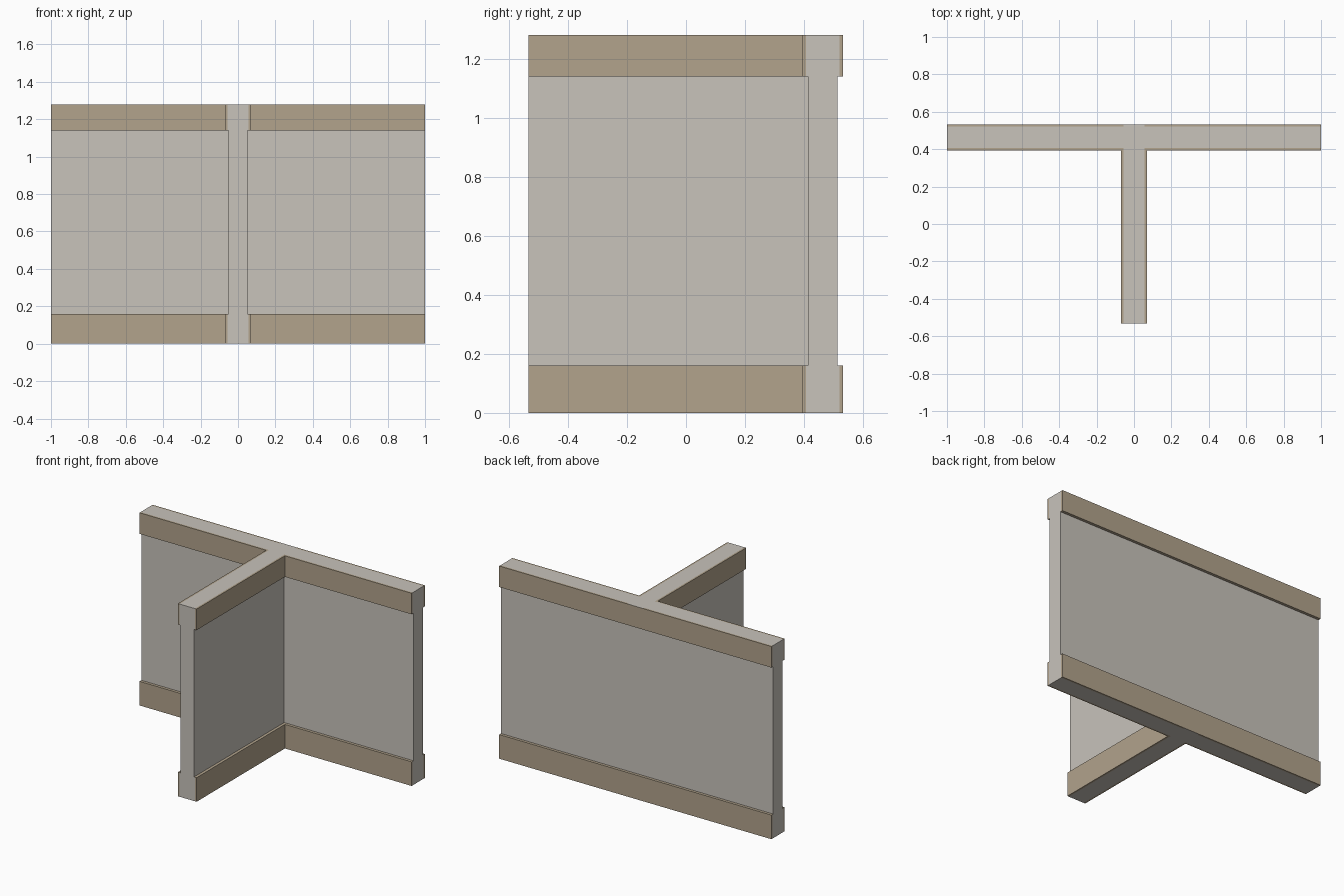
import bpy, bmesh

if "Cube" in bpy.data.objects:
    bpy.data.objects.remove(bpy.data.objects["Cube"])

H = 1.28          # total height
YC = 0.463        # centre line of the long wall
YF = -0.533       # free end of the stem wall


def material(name, rgb):
    m = bpy.data.materials.new(name)
    m.diffuse_color = (*rgb, 1)
    m.use_nodes = True
    m.node_tree.nodes["Principled BSDF"].inputs["Base Color"].default_value = m.diffuse_color
    return m


wall_mat = material("warm grey plaster", (0.578, 0.546, 0.497))
trim_mat = material("tan trim", (0.445, 0.366, 0.262))


def tee(name, t, z0, z1, core=None):
    """T-shaped prism of half thickness t; core = half width of grey on trim ends."""
    pts = [(-1, YC + t), (-1, YC - t), (-t, YC - t), (-t, YF),
           (t, YF), (t, YC - t), (1, YC - t), (1, YC + t)]
    bm = bmesh.new()
    face = bm.faces.new([bm.verts.new((x, y, z0)) for x, y in pts])
    ext = bmesh.ops.extrude_face_region(bm, geom=[face])["geom"]
    for v in ext:
        if isinstance(v, bmesh.types.BMVert):
            v.co.z = z1
    bmesh.ops.recalc_face_normals(bm, faces=bm.faces)
    if core:
        # split the end and top faces between plaster core and trim board
        bmesh.ops.triangulate(bm, faces=bm.faces)
        for s in (-core, core):
            for co, no in (((s, 0, 0), (1, 0, 0)), ((0, YC + s, 0), (0, 1, 0))):
                bmesh.ops.bisect_plane(bm, geom=bm.verts[:] + bm.edges[:] + bm.faces[:],
                                       plane_co=co, plane_no=no)
        bm.normal_update()
        for f in bm.faces:
            c, n = f.calc_center_median(), f.normal
            outer = abs(n.z) > 0.9 and (c.z < 0.001 or c.z > H - 0.001)
            end = abs(c.x) > 0.999 or c.y < YF + 0.001
            inside = abs(c.x) < core or abs(c.y - YC) < core
            f.material_index = 0 if (outer or end) and inside else 1
    me = bpy.data.meshes.new(name)
    bm.to_mesh(me)
    bm.free()
    me.materials.append(wall_mat)
    me.materials.append(trim_mat)
    ob = bpy.data.objects.new(name, me)
    bpy.context.collection.objects.link(ob)
    return ob


# Plain wall between the trims, then baseboard and crown boards
tee("wall", 0.05, 0.16, 1.14)
tee("baseboard", 0.069, 0, 0.16, core=0.057)
tee("crown_trim", 0.069, 1.14, H, core=0.057)
